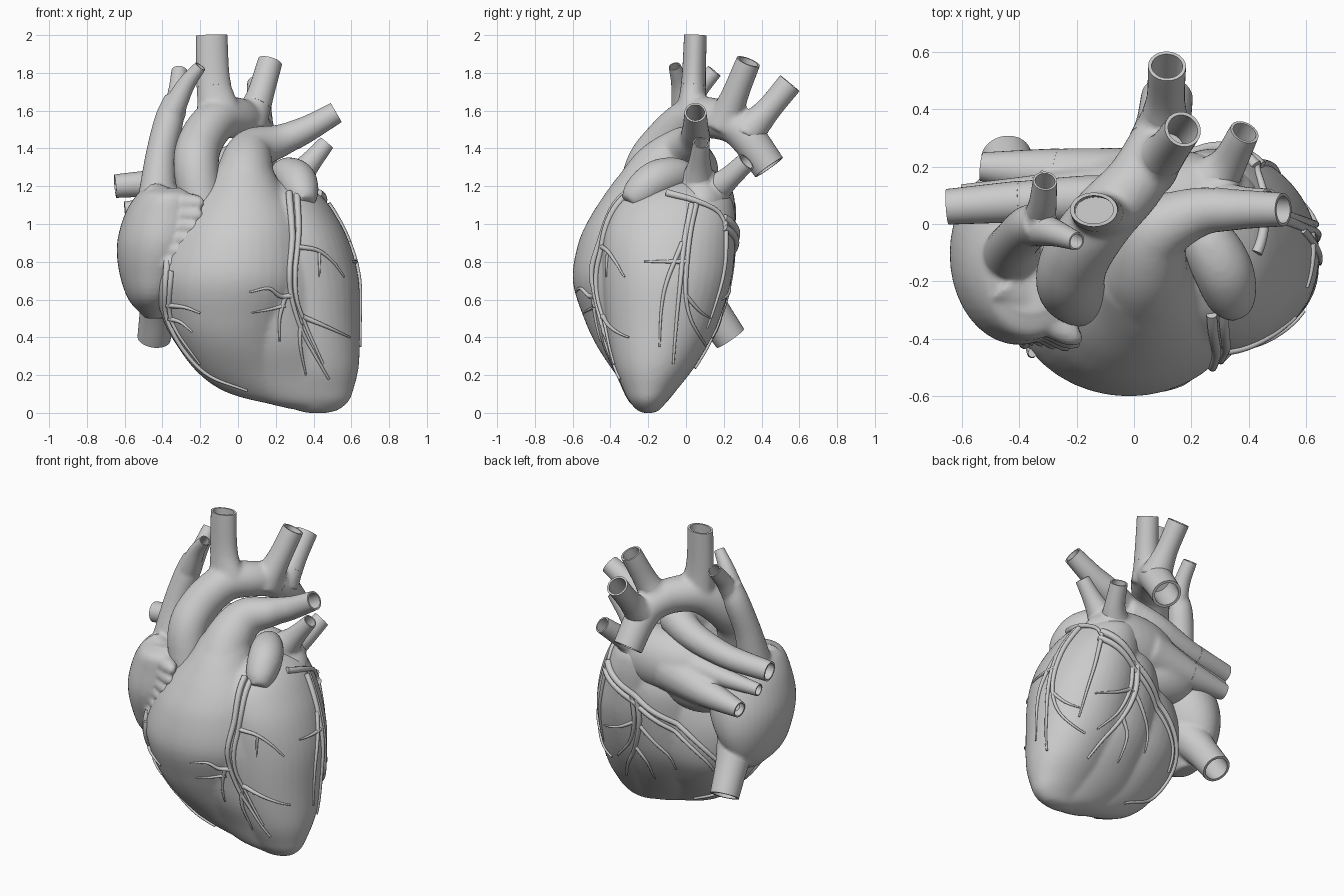
import bpy, bmesh, math
from mathutils import Vector, Matrix
from mathutils.bvhtree import BVHTree

if "Cube" in bpy.data.objects:
    bpy.data.objects.remove(bpy.data.objects["Cube"])


def spline(pts, n=12):
    """Catmull-Rom through points of any dimension."""
    p = [Vector(q) for q in pts]
    p = [p[0] * 2 - p[1]] + p + [p[-1] * 2 - p[-2]]
    out = []
    for a, b, c, d in zip(p, p[1:], p[2:], p[3:]):
        for k in range(n):
            t = k / n
            out.append((b * 2 + (c - a) * t + (a * 2 - b * 5 + c * 4 - d) * t * t
                        + (b * 3 - a - c * 3 + d) * t ** 3) * 0.5)
    return out + [p[-2]]


def skin(bm, rings):
    vs = [[bm.verts.new(c) for c in r] for r in rings]
    for a, b in zip(vs, vs[1:]):
        for i in range(len(a)):
            bm.faces.new((a[i - 1], a[i], b[i], b[i - 1]))
    bm.faces.new(vs[0])
    bm.faces.new(vs[-1])


def loft(bm, sections, n=40):
    """Horizontal elliptical slices: z, cx, cy, rx, ry."""
    skin(bm, [[(x + abs(a) * math.cos(i * math.tau / n), y + abs(b) * math.sin(i * math.tau / n), z)
               for i in range(n)] for z, x, y, a, b in spline(sections, 5)])


def tube_rings(samples, n=24, flat=1):
    pos = [s.xyz for s in samples]
    nrm, rings = None, []
    for i, s in enumerate(samples):
        t = (pos[min(i + 1, len(pos) - 1)] - pos[max(i - 1, 0)]).normalized()
        nrm = t.orthogonal() if nrm is None else nrm - t * nrm.dot(t)
        nrm.normalize()
        bi = t.cross(nrm)
        ring = [(nrm * math.cos(j * math.tau / n) + bi * math.sin(j * math.tau / n)) * s.w for j in range(n)]
        rings.append([pos[i] + Vector((c.x, c.y * flat, c.z)) for c in ring])
    return rings


def tube(bm, pts):
    skin(bm, tube_rings(spline(pts)))


def finish(name, bm, angle=40):
    bmesh.ops.recalc_face_normals(bm, faces=bm.faces)
    me = bpy.data.meshes.new(name)
    bm.to_mesh(me)
    bm.free()
    me.shade_smooth()
    me.set_sharp_from_angle(angle=math.radians(angle))
    ob = bpy.data.objects.new(name, me)
    bpy.context.collection.objects.link(ob)
    return ob


def open_vessel(bm, name, pts, flat=1):
    """Solid vessel in bm plus a separate hollow open end."""
    s = spline(pts)
    end = s[-1].xyz
    dist = [(q.xyz - end).length for q in s]
    depth = min(0.2, 0.5 * dist[0])
    skin(bm, tube_rings([q for q, d in zip(s, dist) if d > depth], 24, flat))
    last = [(q, d) for q, d in zip(s, dist) if d < depth + 0.07]
    rings = tube_rings([q for q, d in last], 32, flat)
    inner = [[c.lerp(q.xyz, 0.18) for c in r] for r, (q, d) in zip(rings, last) if d < depth]
    b = bmesh.new()
    skin(b, rings + inner[::-1])
    finish(name + "_open_end", b)


def fuse(name, bm, voxel=0.013, smooth=8):
    """Merge overlapping solids into one smooth skin."""
    ob = finish(name, bm)
    m = ob.modifiers.new("remesh", 'REMESH')
    m.mode, m.voxel_size = 'VOXEL', voxel
    m = ob.modifiers.new("smooth", 'SMOOTH')
    m.factor, m.iterations = 0.5, smooth
    dg = bpy.context.evaluated_depsgraph_get()
    me = bpy.data.meshes.new_from_object(ob.evaluated_get(dg))
    ob.modifiers.clear()
    ob.data = me
    me.shade_smooth()
    return ob


def ball(bm, c, r):
    bmesh.ops.create_uvsphere(bm, u_segments=32, v_segments=20, radius=1,
                              matrix=Matrix.Translation(c) @ Matrix.Diagonal((*r, 1)))


# ventricles: left, right and the septum between, with the pulmonary artery on top
bm = bmesh.new()
loft(bm, [(0, .42, -.2, .05, .03), (.015, .42, -.2, .11, .06), (.06, .43, -.2, .155, .1),
          (.12, .42, -.19, .19, .14), (.25, .4, -.165, .24, .215), (.45, .36, -.13, .285, .29),
          (.7, .33, -.1, .31, .34), (.9, .3, -.09, .29, .35), (1.05, .265, -.07, .25, .33),
          (1.15, .24, -.05, .2, .28), (1.22, .22, -.05, .12, .17)])
loft(bm, [(.035, .32, -.2, .1, .05), (.1, .18, -.2, .22, .1), (.2, .06, -.2, .26, .17),
          (.35, -.01, -.2, .31, .27), (.5, -.03, -.2, .37, .34), (.7, -.02, -.22, .42, .38),
          (.9, 0, -.22, .38, .35), (1.05, .02, -.22, .31, .28), (1.2, .03, -.2, .2, .2),
          (1.3, .03, -.17, .15, .15)])
loft(bm, [(.02, .38, -.2, .1, .06), (.07, .31, -.2, .2, .11), (.2, .24, -.18, .3, .19),
          (.35, .2, -.165, .33, .275), (.5, .17, -.15, .34, .33), (.7, .16, -.14, .34, .365),
          (.9, .15, -.12, .32, .36), (1.05, .14, -.1, .25, .3)])
open_vessel(bm, "left_pulmonary_artery", [
    (.04, -.23, 1.1, .2), (.04, -.15, 1.28, .15), (.08, -.03, 1.39, .12), (.22, .04, 1.44, .088),
    (.36, .05, 1.5, .07), (.52, .05, 1.59, .058)])
open_vessel(bm, "right_pulmonary_artery", [
    (.07, .02, 1.36, .11), (-.1, .08, 1.3, .09), (-.35, .08, 1.23, .075), (-.65, .06, 1.2, .062)])
heart = fuse("ventricles", bm)

# aorta with arch branches
bm = bmesh.new()
open_vessel(bm, "descending_aorta", [
    (-.17, -.26, 1.0, .11), (-.22, -.21, 1.28, .12), (-.2, -.11, 1.43, .12), (-.11, .02, 1.55, .115),
    (0, .14, 1.56, .108), (.07, .26, 1.52, .1), (.1, .34, 1.44, .095), (.115, .44, 1.3, .09)])
open_vessel(bm, "brachiocephalic_artery",
            [(-.1, .03, 1.58, .12), (-.13, .04, 1.75, .09), (-.14, .05, 2, .083)], .72)
open_vessel(bm, "left_carotid_artery", [(.05, .2, 1.52, .11), (.11, .25, 1.66, .074), (.17, .33, 1.86, .065)])
open_vessel(bm, "left_subclavian_artery", [(.1, .32, 1.48, .1), (.11, .43, 1.6, .068), (.115, .55, 1.745, .066)])
fuse("aorta", bm)

# left atrium with pulmonary veins
bm = bmesh.new()
ball(bm, (.1, .08, 1.1), (.34, .18, .2))
ball(bm, (-.15, .07, 1.0), (.26, .16, .18))
open_vessel(bm, "left_rear_vein", [(.22, .1, 1.15, .13), (.32, .2, 1.22, .068), (.385, .32, 1.33, .052)])
open_vessel(bm, "left_front_vein", [(.25, .06, 1.18, .12), (.36, .07, 1.3, .065), (.47, .08, 1.43, .043)])
open_vessel(bm, "right_lower_vein", [(0, .12, 1.07, .15), (-.25, .17, 1.01, .095), (-.53, .2, .97, .05)])
open_vessel(bm, "right_upper_vein", [(-.1, .1, 1.12, .11), (-.35, .11, 1.1, .06), (-.6, .1, 1.08, .038)])
fuse("left_atrium", bm)

# right atrium with scalloped auricle and the great veins
bm = bmesh.new()
loft(bm, [(.5, -.44, -.05, .05, .08), (.6, -.45, -.08, .13, .22), (.75, -.43, -.09, .2, .29),
          (.9, -.405, -.11, .235, .31), (1.05, -.38, -.13, .22, .28), (1.15, -.36, -.15, .18, .24),
          (1.19, -.36, -.15, .13, .16)])
for i in range(6):
    t = i / 5
    tip = Vector((-.215 - .13 * t * t, -.385 - .02 * math.sin(t * 3), 1.11 - .32 * t))
    tube(bm, [(-.45, -.2, tip.z + .02, .09), (*tip.lerp((-.45, -.22, tip.z), .45), .065),
              (*tip, .042), (tip.x + .03, tip.y, tip.z - .01, .012)])
open_vessel(bm, "upper_left_vein", [(-.34, -.01, 1.58, .065), (-.32, .06, 1.7, .05), (-.31, .15, 1.81, .042)])
open_vessel(bm, "upper_right_vein", [(-.36, -.01, 1.57, .07), (-.28, -.03, 1.73, .048), (-.2, -.06, 1.835, .032)])
tube(bm, [(-.43, -.12, 1.08, .11), (-.41, -.06, 1.35, .082), (-.365, -.01, 1.55, .077), (-.33, 0, 1.67, .058)])
open_vessel(bm, "lower_vena_cava", [(-.38, -.02, .75, .14), (-.42, .12, .56, .1), (-.445, .235, .395, .088)])
fuse("right_atrium", bm, 0.011, 4)

# left auricle
bm = bmesh.new()
tube(bm, [(.23, .02, 1.27, .06), (.26, -.06, 1.26, .095), (.31, -.16, 1.23, .105),
          (.34, -.25, 1.16, .09), (.36, -.3, 1.11, .055)])
fuse("left_auricle", bm)

# coronary vessels, drawn flat in a view and dropped onto the ventricles
bvh = BVHTree.FromObject(heart, bpy.context.evaluated_depsgraph_get())
VIEWS = {"front": (lambda a, b: Vector((a, -2, b)), Vector((0, 1, 0))),
         "right": (lambda a, b: Vector((2, a, b)), Vector((-1, 0, 0))),
         "rear": (lambda a, b: Vector((a, 2, b)), Vector((0, -1, 0)))}


def coronary(name, view, paths):
    place, ray = VIEWS[view]
    bm = bmesh.new()
    for r, *pts in paths:
        flat = spline(pts, 7)
        pos = []
        for p in flat:
            o = place(*p)
            hit = bvh.ray_cast(o, ray)
            if hit[0] is None:
                hit = bvh.find_nearest(o + ray * 1.7)
            pos.append(hit[0] + hit[1] * r * 0.3)
        m = len(pos) - 1
        skin(bm, tube_rings([Vector((*p, r * (1 - .65 * i / m))) for i, p in enumerate(pos)], 10))
    finish(name, bm, 60)


coronary("front_coronaries", "front", [
    (.019, (.27, 1.16), (.285, .95), (.27, .75), (.28, .62), (.33, .45), (.4, .32), (.48, .18)),
    (.018, (.31, 1.16), (.32, .95), (.3, .75), (.31, .6), (.36, .46), (.45, .26)),
    (.015, (.28, .62), (.22, .62), (.16, .66), (.06, .64)),
    (.013, (.25, .62), (.22, .5), (.22, .38)),
    (.011, (.25, .57), (.17, .55), (.07, .53)),
    (.014, (.31, .88), (.42, .86), (.5, .8), (.56, .72)),
    (.01, (.43, .86), (.43, .72)),
    (.015, (.34, .51), (.46, .46), (.59, .4)),
    (.013, (.33, .47), (.33, .35), (.36, .2))])
coronary("right_coronary", "front", [
    (.019, (-.37, .8), (-.38, .65), (-.37, .5), (-.28, .33), (-.15, .2), (.05, .12)),
    (.016, (-.35, .75), (-.36, .55), (-.32, .43), (-.2, .26)),
    (.014, (-.37, .57), (-.28, .56), (-.2, .53)),
    (.013, (-.36, .5), (-.3, .48), (-.24, .43))])
coronary("side_coronaries", "right", [
    (.02, (-.1, 1.16), (.05, 1.12), (.17, 1.06), (.22, .95)),
    (.018, (.05, 1.1), (.02, .95), (0, .75), (0, .6), (.03, .48), (.1, .36)),
    (.018, (.03, 1.1), (-.01, .9), (-.03, .7), (-.05, .5), (-.07, .26)),
    (.014, (0, .8), (-.1, .8), (-.22, .8)),
    (.014, (-.02, .9), (-.1, .7), (-.13, .55), (-.14, .35)),
    (.012, (0, .62), (.07, .54), (.13, .5))])
coronary("rear_coronaries", "rear", [
    (.022, (.42, 1.03), (.3, .95), (.1, .82), (-.1, .7), (-.25, .55), (-.3, .4), (-.2, .24), (0, .14)),
    (.02, (.44, .98), (.3, .9), (.1, .77), (-.08, .65), (-.21, .52), (-.25, .4)),
    (.019, (.18, .87), (.18, .7), (.24, .52), (.34, .36), (.4, .24)),
    (.016, (.22, .88), (.22, .7), (.28, .54), (.4, .4)),
    (.014, (.19, .7), (.1, .6), (.02, .5), (0, .4)),
    (.013, (.22, .7), (.33, .64), (.46, .6)),
    (.013, (.24, .52), (.18, .42), (.18, .28)),
    (.015, (.42, 1.02), (.46, .85), (.5, .65), (.52, .45))])
